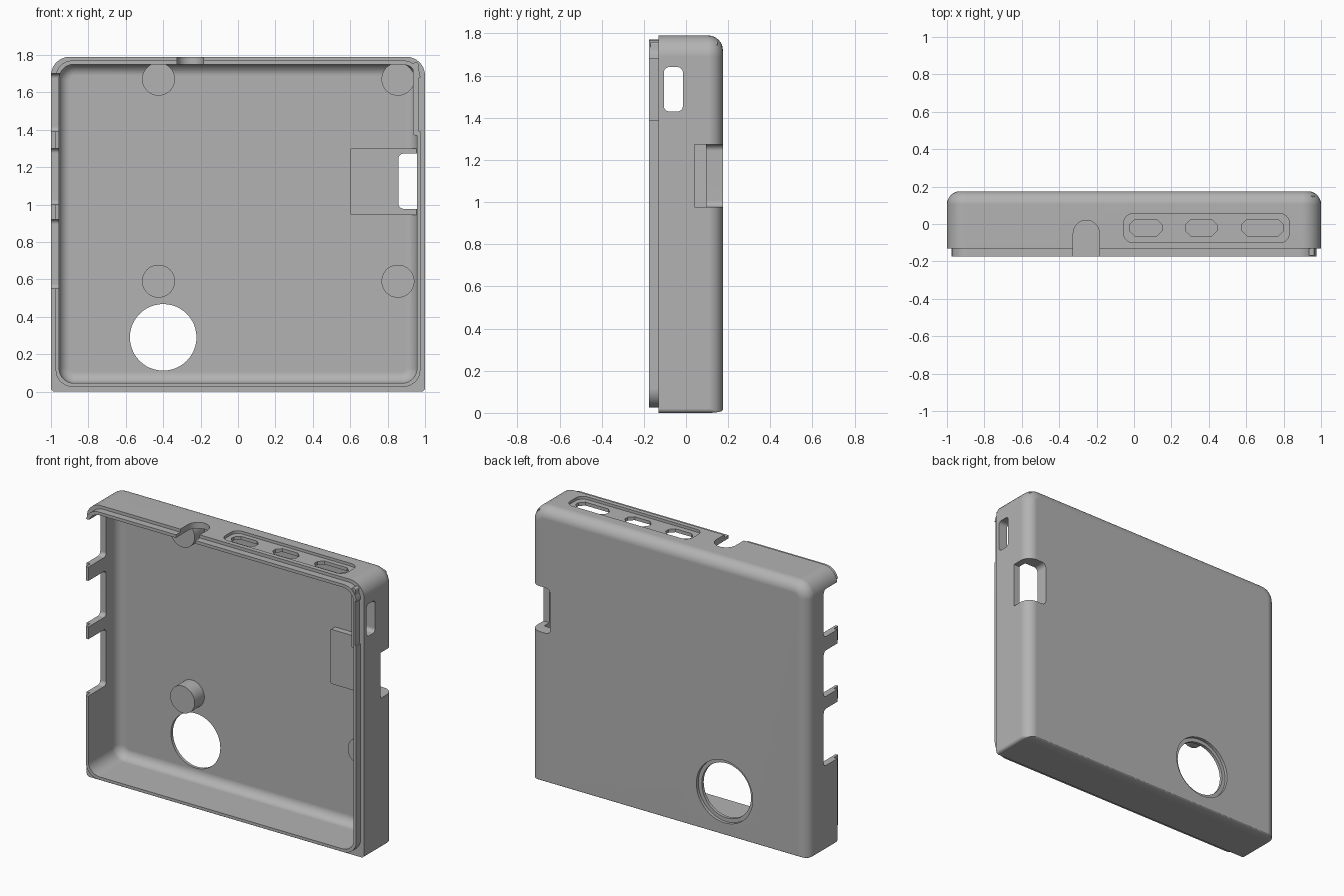
import bpy, bmesh, math

cube = bpy.data.objects.get("Cube")
if cube:
    bpy.data.objects.remove(cube, do_unlink=True)

grey = bpy.data.materials.new("grey plastic")
grey.use_nodes = True
COLOR = (0.45, 0.45, 0.45, 1)
grey.diffuse_color = COLOR
grey.node_tree.nodes["Principled BSDF"].inputs["Base Color"].default_value = COLOR


def rounded(u0, u1, v0, v1, r_top, r_bottom=None, seg=8):
    """Rounded rectangle outline; seg=1 gives chamfered corners."""
    rb = r_top if r_bottom is None else r_bottom
    corners = [(u1 - r_top, v1 - r_top, r_top, 0), (u0 + r_top, v1 - r_top, r_top, 1),
               (u0 + rb, v0 + rb, rb, 2), (u1 - rb, v0 + rb, rb, 3)]
    pts = []
    for cu, cv, r, quarter in corners:
        for i in range(seg + 1):
            a = (quarter + i / seg) * math.pi / 2
            pts.append((cu + r * math.cos(a), cv + r * math.sin(a)))
    return pts


def circle(u, v, r, n=48):
    return [(u + r * math.cos(2 * math.pi * i / n), v + r * math.sin(2 * math.pi * i / n))
            for i in range(n)]


def place(p, h, axis):
    u, v = p
    return {"x": (h, u, v), "y": (u, h, v), "z": (u, v, h)}[axis]


def loft(name, sections, axis="y"):
    """Closed solid through matching outlines, each given as (outline, height)."""
    bm = bmesh.new()
    rings = [[bm.verts.new(place(p, h, axis)) for p in pts] for pts, h in sections]
    n = len(rings[0])
    for a, b in zip(rings, rings[1:]):
        for i in range(n):
            j = (i + 1) % n
            bm.faces.new((a[i], a[j], b[j], b[i]))
    bm.faces.new(rings[0])
    bm.faces.new(rings[-1])
    bmesh.ops.recalc_face_normals(bm, faces=bm.faces)
    me = bpy.data.meshes.new(name)
    bm.to_mesh(me)
    bm.free()
    me.materials.append(grey)
    ob = bpy.data.objects.new(name, me)
    bpy.context.collection.objects.link(ob)
    return ob


def prism(name, pts, a, b, axis="y"):
    return loft(name, [(pts, a), (pts, b)], axis)


def tray(name, x, z0, z1, r_top, r_bottom, front, back, fillet, low):
    """Rounded block whose back edge is filleted; low scales the fillet at the bottom."""
    def outline(d):
        return rounded(-x + d, x - d, z0 + d * low, z1 - d,
                       r_top - d, max(r_bottom - d, 0.006))
    sections = [(outline(0), front)]
    for i in range(9):
        a = i / 8 * math.pi / 2
        sections.append((outline(fillet * (1 - math.cos(a))),
                         back - fillet * (1 - math.sin(a))))
    return loft(name, sections)


def combine(target, other, operation):
    mod = target.modifiers.new(operation.lower(), "BOOLEAN")
    mod.operation = operation
    mod.solver = "EXACT"
    mod.object = other
    bpy.context.view_layer.objects.active = target
    bpy.ops.object.modifier_apply(modifier=mod.name)
    bpy.data.objects.remove(other, do_unlink=True)


def add(ob):
    combine(case, ob, "UNION")


def cut(ob):
    combine(case, ob, "DIFFERENCE")


# Shell with stepped front lip, hollowed from the front
case = tray("case_shell", 1.0, 0.0, 1.79, 0.1, 0.02, -0.13, 0.175, 0.07, 0.2)
add(prism("front_lip", rounded(-0.975, 0.975, 0.026, 1.77, 0.09), -0.175, -0.1))
cut(tray("cavity", 0.957, 0.045, 1.75, 0.08, 0.08, -0.3, 0.135, 0.06, 1))

# Mounting pegs on the back wall
for x in (-0.425, 0.855):
    for z in (0.59, 1.67):
        add(prism("peg", circle(x, z, 0.088), 0.035, 0.15))

# Raised pad beside the side notch, and thickened wall at the side slot
add(prism("pad", rounded(0.6, 0.975, 0.945, 1.3, 0.008), 0.095, 0.152))
add(prism("slot_boss", rounded(0.935, 0.965, 1.37, 1.76, 0.012), -0.168, 0.15))

# Round window with a counterbore on the back
cut(prism("window", circle(-0.4, 0.29, 0.178), 0, 0.3))
cut(prism("window_rim", circle(-0.4, 0.29, 0.203), 0.155, 0.3))

# Left wall: notch, slot and relieved lip
notch = [(x, z) for x, z in rounded(0.857, 1.2, 0.977, 1.273, 0.03)]
cut(prism("notch", notch, 0.04, 0.3))
cut(prism("slot", rounded(-0.105, -0.015, 1.43, 1.64, 0.025), 0.9, 1.1, "x"))
cut(prism("lip_relief", rounded(-0.3, -0.13, 1.39, 1.68, 0.002), 0.967, 1.1, "x"))

# Right wall: three openings from the front edge
for z0, z1 in ((0.55, 0.92), (1.0, 1.3), (1.39, 1.7)):
    cut(prism("opening", rounded(-0.4, 0.01, z0, z1, 0.025), -1.1, -0.92, "x"))

# Top wall: cable notch, shallow recess and three ports
cut(prism("cable_notch", rounded(-0.325, -0.185, -0.4, 0.02, 0.0699), 1.65, 1.9, "z"))
cut(prism("port_recess", rounded(-0.055, 0.83, -0.1, 0.055, 0.05), 1.772, 1.9, "z"))
for x0, x1 in ((-0.025, 0.15), (0.275, 0.445), (0.575, 0.8)):
    cut(prism("port", rounded(x0, x1, -0.065, 0.025, 0.03, seg=1), 1.68, 1.9, "z"))

# Smooth fillets with crisp edges
bpy.ops.object.select_all(action="DESELECT")
case.select_set(True)
bpy.context.view_layer.objects.active = case
bpy.ops.object.shade_smooth_by_angle(angle=math.radians(30))
weighted = case.modifiers.new("weighted normals", "WEIGHTED_NORMAL")
weighted.keep_sharp = True
